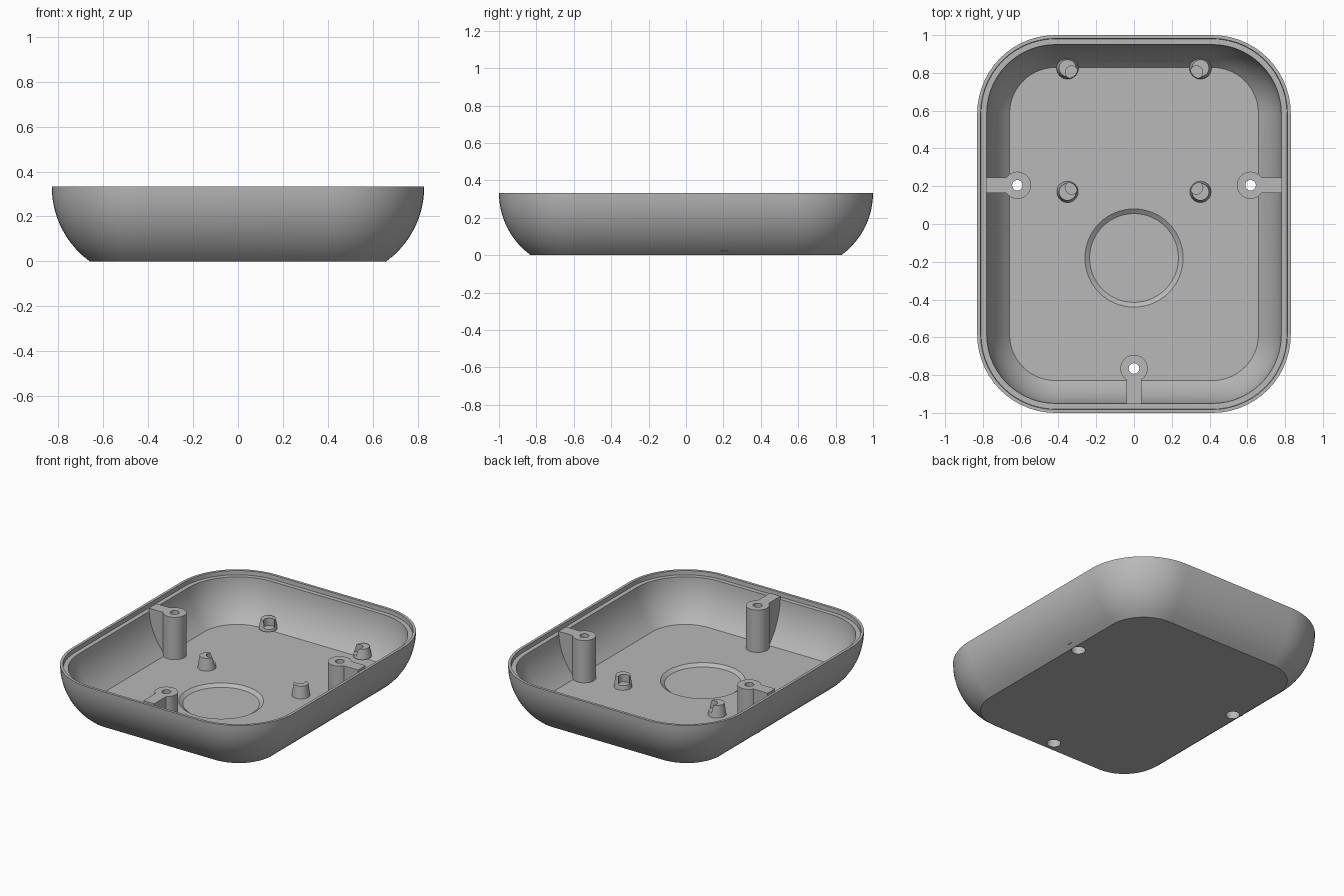
import bpy, bmesh, math
from mathutils import Matrix, Vector

if "Cube" in bpy.data.objects:
    bpy.data.objects.remove(bpy.data.objects["Cube"], do_unlink=True)

HX, HY, H = 0.83, 1.0, 0.333      # half width, half length, height
CORNER, ARC = 0.415, 0.4125       # plan corner radius, wall arc radius
FLOOR, LEDGE, BOSS_TOP = 0.04, 0.305, 0.326

plastic = bpy.data.materials.new("grey plastic")
plastic.use_nodes = True
GREY = (0.48, 0.48, 0.48, 1)
plastic.diffuse_color = GREY
plastic.node_tree.nodes["Principled BSDF"].inputs["Base Color"].default_value = GREY


def make(name, bm):
    bmesh.ops.recalc_face_normals(bm, faces=bm.faces)
    mesh = bpy.data.meshes.new(name)
    bm.to_mesh(mesh)
    bm.free()
    mesh.materials.append(plastic)
    obj = bpy.data.objects.new(name, mesh)
    bpy.context.collection.objects.link(obj)
    return obj


def skin(name, rings):
    """Bridge closed rings of points and cap both ends."""
    bm = bmesh.new()
    loops = [[bm.verts.new(p) for p in ring] for ring in rings]
    for a, b in zip(loops, loops[1:]):
        for i in range(len(a)):
            j = (i + 1) % len(a)
            bm.faces.new((a[i], a[j], b[j], b[i]))
    bm.faces.new(loops[0][::-1])
    bm.faces.new(loops[-1])
    return make(name, bm)


def lathe(name, x, y, profile, sides=40):
    """Solid of revolution from (radius, z) pairs."""
    angles = [2 * math.pi * i / sides for i in range(sides)]
    return skin(name, [[(x + r * math.cos(a), y + r * math.sin(a), z) for a in angles]
                       for r, z in profile])


def boolean(target, other, operation, keep=False):
    mod = target.modifiers.new(operation, 'BOOLEAN')
    mod.operation, mod.object, mod.solver = operation, other, 'EXACT'
    bpy.context.view_layer.objects.active = target
    bpy.ops.object.modifier_apply(modifier=mod.name)
    if not keep:
        bpy.data.objects.remove(other, do_unlink=True)


def smooth(obj):
    bpy.ops.object.select_all(action='DESELECT')
    obj.select_set(True)
    bpy.context.view_layer.objects.active = obj
    bpy.ops.object.shade_smooth_by_angle(angle=math.radians(30))


def outline(inset, z, steps=14):
    """Rounded rectangle, inset from the outer rim."""
    r = CORNER - inset
    pts = []
    for k, (sx, sy) in enumerate([(1, 1), (-1, 1), (-1, -1), (1, -1)]):
        for i in range(steps + 1):
            a = math.pi / 2 * (k + i / steps)
            pts.append((sx * (HX - CORNER) + r * math.cos(a),
                        sy * (HY - CORNER) + r * math.sin(a), z))
    return pts


def wall(z, extra=0.0):
    """Inset of the curved wall at height z."""
    return extra + ARC - math.sqrt(ARC ** 2 - (H - z) ** 2)


# Shell: curved outside, stepped rim, curved inside, flat floor
N = 12
profile = [(wall(H * i / N), H * i / N) for i in range(N + 1)]
profile += [(0.018, H), (0.02, LEDGE)]
profile += [(wall(z, 0.049), z) for z in
            (LEDGE + (FLOOR - LEDGE) * i / N for i in range(N + 1))]
shell = skin("shell", [outline(d, z) for d, z in profile])

# Round shallow recess in the floor
boolean(shell, lathe("recess_cutter", 0, -0.18,
                     [(0.235, 0.022), (0.26, FLOOR), (0.26, 0.1)], 64), 'DIFFERENCE')


def screw_boss(name, x, y, direction, edge):
    """Screw tube tied to the wall by a rib, drilled through with a counterbore."""
    boss = lathe(name, x, y, [(0.072, 0.02), (0.072, BOSS_TOP)])
    out = Vector(direction)
    side = Vector((-out.y, out.x, 0)) * 0.04
    start = Vector((x, y, 0)).dot(out) + 0.04
    pts = [(start, 0.05), (start, BOSS_TOP), (edge - 0.047, BOSS_TOP), (edge - 0.047, 0.295)]
    pts += [(edge - wall(z, 0.03), z) for z in (0.295 - 0.245 * i / 10 for i in range(11))]
    base = Vector((x, y, 0)) - out * Vector((x, y, 0)).dot(out)
    rib = skin(name + "_rib", [[base + out * r + side * s + Vector((0, 0, z)) for r, z in pts]
                               for s in (-1, 1)])
    boolean(boss, rib, 'UNION')
    drill = lathe("drill", x, y, [(0.043, -0.05), (0.043, 0.2), (0.028, 0.2), (0.028, 0.4)])
    boolean(boss, drill, 'DIFFERENCE', keep=True)
    boolean(shell, drill, 'DIFFERENCE')
    smooth(boss)


screw_boss("left_screw_boss", 0.617, 0.205, (1, 0, 0), HX)
screw_boss("right_screw_boss", -0.617, 0.205, (-1, 0, 0), HX)
screw_boss("front_screw_boss", 0, -0.765, (0, -1, 0), HY)
smooth(shell)

# Tapered board posts, each notched towards the middle of the board
for sx, side_name in ((1, "left"), (-1, "right")):
    for y, sy, bottom, row in ((0.825, -1, 0.055, "back"), (0.17, 1, 0.03, "middle")):
        x = sx * 0.352
        post = lathe(f"{row}_{side_name}_post", x, y, [(0.058, bottom), (0.045, 0.12)], 32)
        notch = lathe("notch_cutter", x - sx * 0.022, y + sy * 0.022,
                      [(0.034, 0.07), (0.034, 0.2)], 32)
        boolean(post, notch, 'DIFFERENCE')
        smooth(post)
